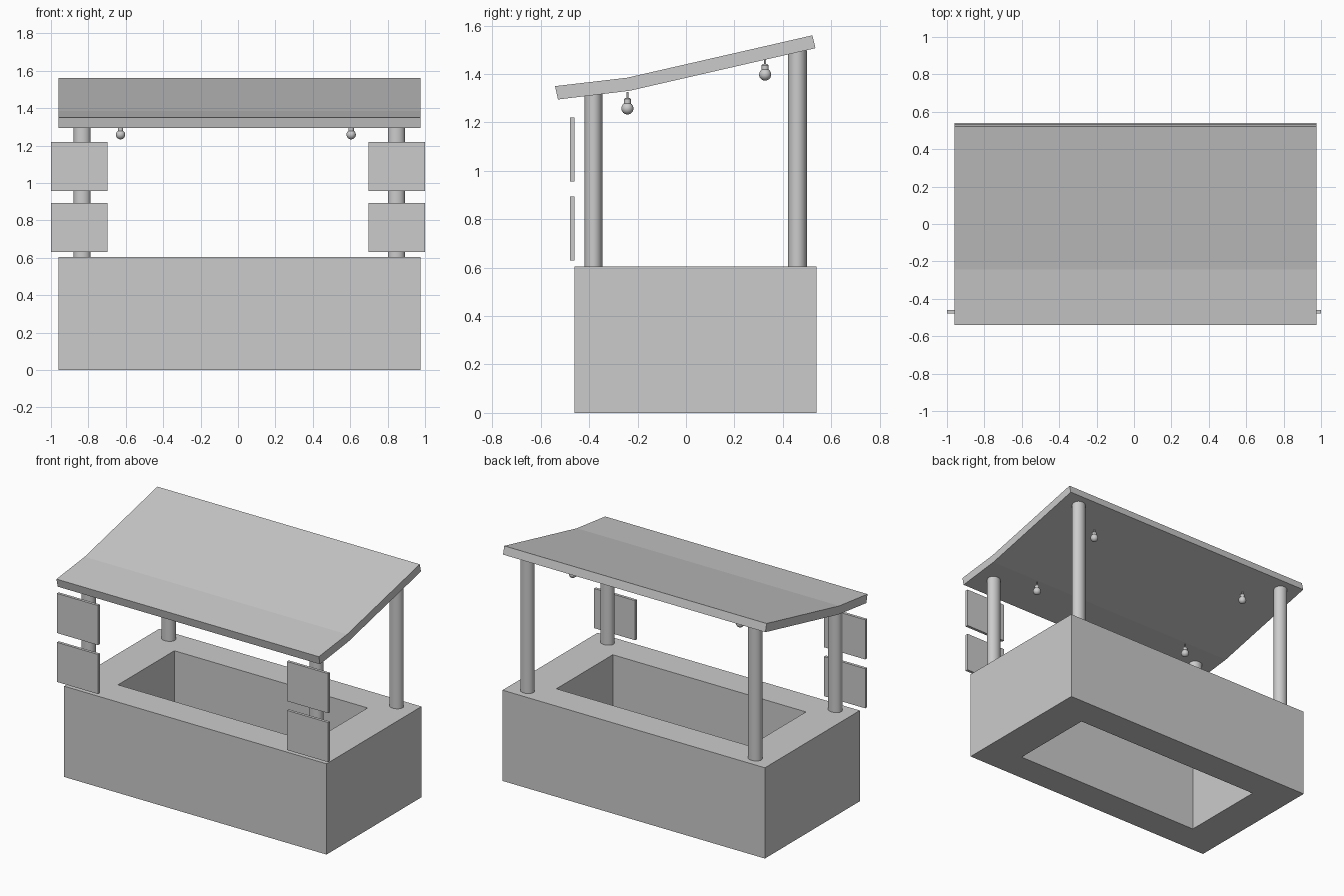
import bpy, bmesh, math

if "Cube" in bpy.data.objects:
    bpy.data.objects.remove(bpy.data.objects["Cube"])

CX = 0.007            # centre of the stall body
X0, X1 = -0.96, 0.975


def mesh_object(name, bm):
    bmesh.ops.recalc_face_normals(bm, faces=bm.faces)
    me = bpy.data.meshes.new(name)
    bm.to_mesh(me)
    bm.free()
    ob = bpy.data.objects.new(name, me)
    bpy.context.collection.objects.link(ob)
    return ob


def box(name, lo, hi):
    bm = bmesh.new()
    bmesh.ops.create_cube(bm, size=1)
    for v in bm.verts:
        v.co = [l + (c + 0.5) * (h - l) for c, l, h in zip(v.co, lo, hi)]
    return mesh_object(name, bm)


def smooth(ob):
    bpy.ops.object.select_all(action='DESELECT')
    ob.select_set(True)
    bpy.context.view_layer.objects.active = ob
    bpy.ops.object.shade_smooth_by_angle(angle=math.radians(40))


def post(name, x, y, z0, z1, rx, ry):
    bm = bmesh.new()
    bmesh.ops.create_cone(bm, cap_ends=True, segments=32, radius1=1, radius2=1, depth=1)
    for v in bm.verts:
        v.co = (x + v.co.x * rx, y + v.co.y * ry, z0 + (v.co.z + 0.5) * (z1 - z0))
    smooth(mesh_object(name, bm))


def lathe(name, profile, location, steps=24):
    bm = bmesh.new()
    vs = [bm.verts.new((r, 0, z)) for r, z in profile]
    es = [bm.edges.new(p) for p in zip(vs, vs[1:])]
    bmesh.ops.spin(bm, geom=vs + es, cent=(0, 0, 0), axis=(0, 0, 1),
                   angle=2 * math.pi, steps=steps)
    bmesh.ops.remove_doubles(bm, verts=bm.verts, dist=1e-5)
    ob = mesh_object(name, bm)
    ob.location = location
    smooth(ob)


# Counter: rectangular ring, open through the middle
bm = bmesh.new()
outer = [(X0, -0.46), (X1, -0.46), (X1, 0.54), (X0, 0.54)]
inner = [(-0.705, -0.257), (0.72, -0.257), (0.72, 0.337), (-0.705, 0.337)]
ring = [[bm.verts.new((x, y, z)) for x, y in loop]
        for loop, z in ((outer, 0), (outer, 0.605), (inner, 0.605), (inner, 0))]
for a, b in zip(ring, ring[1:] + ring[:1]):
    for i in range(4):
        j = (i + 1) % 4
        bm.faces.new((a[i], a[j], b[j], b[i]))
mesh_object("counter", bm)

# Roof: bent slab extruded along x
bm = bmesh.new()
top = [(-0.541, 1.35), (-0.243, 1.385), (0.522, 1.56)]
under = [(-0.529, 1.295), (-0.233, 1.331), (0.535, 1.507)]
rows = [[[bm.verts.new((x, y, z)) for y, z in prof] for prof in (top, under)]
        for x in (X0, X1)]
(lt, lu), (rt, ru) = rows
for i in range(2):
    bm.faces.new((lt[i], lt[i + 1], rt[i + 1], rt[i]))
    bm.faces.new((lu[i], ru[i], ru[i + 1], lu[i + 1]))
    for t, u in rows:
        bm.faces.new((t[i], t[i + 1], u[i + 1], u[i]))
for i in (0, 2):
    bm.faces.new((lt[i], rt[i], ru[i], lu[i]))
mesh_object("roof", bm)

# Bulb outline: stem, socket, globe
R = 0.025
bulb = [(0, 0.068), (0.004, 0.068), (0.004, 0.044), (0.009, 0.044), (0.0145, 0.038)]
for k in range(13):
    a = math.radians(55 - k * 145 / 12)
    bulb.append((max(0, R * math.cos(a)) if k < 12 else 0, R * math.sin(a)))

for side, s in (("left", -1), ("right", 1)):
    # Posts
    post("front_post_" + side, CX + s * 0.84, -0.382, 0.605, 1.318, 0.0455, 0.037)
    post("back_post_" + side, CX + s * 0.84, 0.46, 0.605, 1.497, 0.0455, 0.039)
    # Sign boards
    x0 = -1.0 if s < 0 else 0.697
    for level, z0 in (("lower", 0.63), ("upper", 0.956)):
        box(f"{level}_board_{side}", (x0, -0.479, z0), (x0 + 0.303, -0.46, z0 + 0.264))
    # Light bulbs
    bx = -0.628 if s < 0 else 0.605
    lathe("front_bulb_" + side, bulb, (bx, -0.242, 1.258))
    lathe("back_bulb_" + side, bulb, (bx, 0.327, 1.398))
